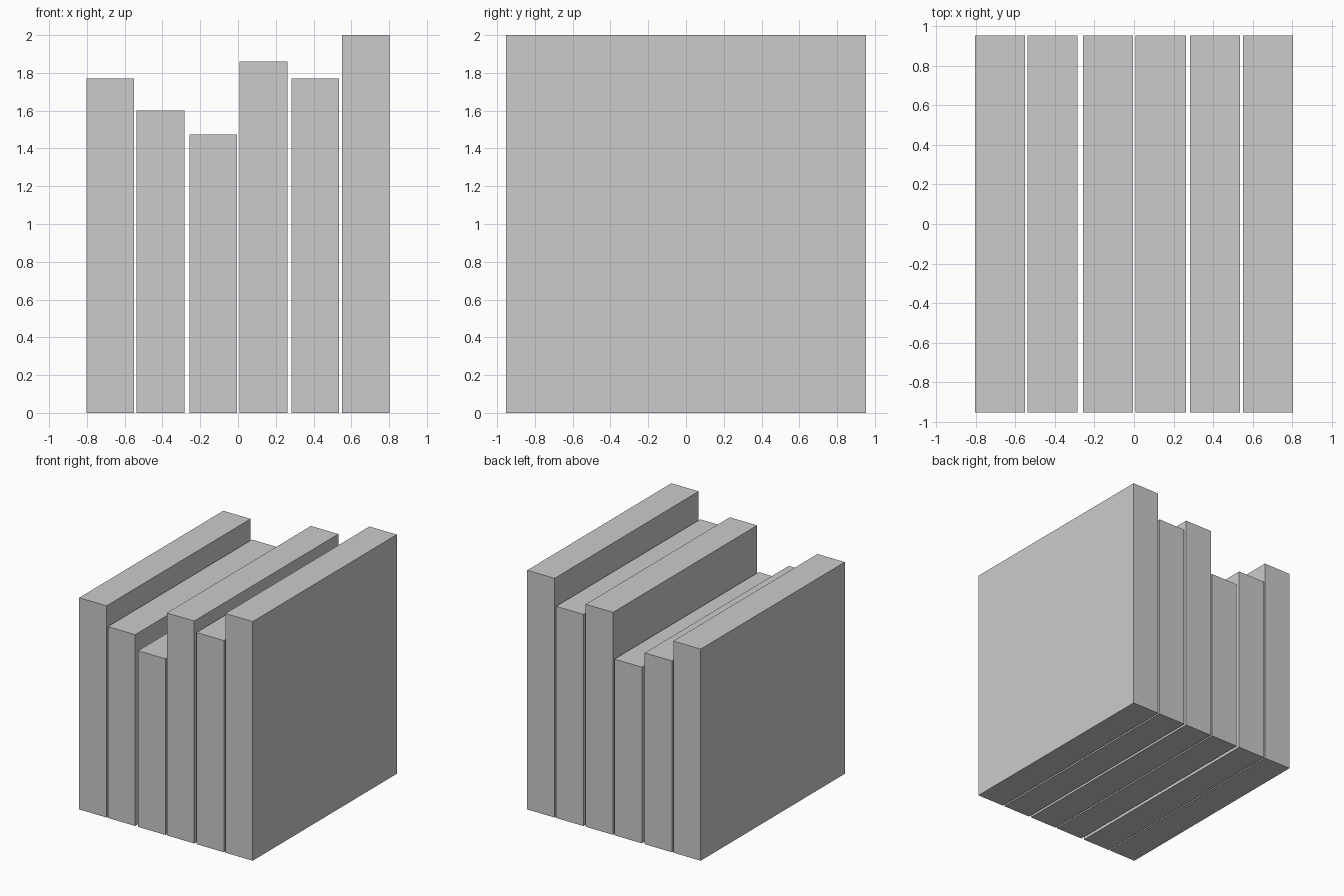
import bpy

if "Cube" in bpy.data.objects:
    bpy.data.objects.remove(bpy.data.objects["Cube"])

WIDTH, DEPTH = 0.253, 1.904

# (centre x, height) of each upright slab, left to right
SLABS = [(-0.676, 1.77), (-0.411, 1.60), (-0.131, 1.473),
         (0.135, 1.86), (0.409, 1.77), (0.676, 2.0)]


def add_slab(name, x, height):
    bpy.ops.mesh.primitive_cube_add(size=1, location=(x, 0, height / 2))
    slab = bpy.context.object
    slab.name = name
    slab.scale = (WIDTH, DEPTH, height)
    bpy.ops.object.transform_apply(location=False, rotation=False, scale=True)


# Row of narrow-gapped slabs standing on the ground
for i, (x, height) in enumerate(SLABS, 1):
    add_slab(f"slab_{i}", x, height)
